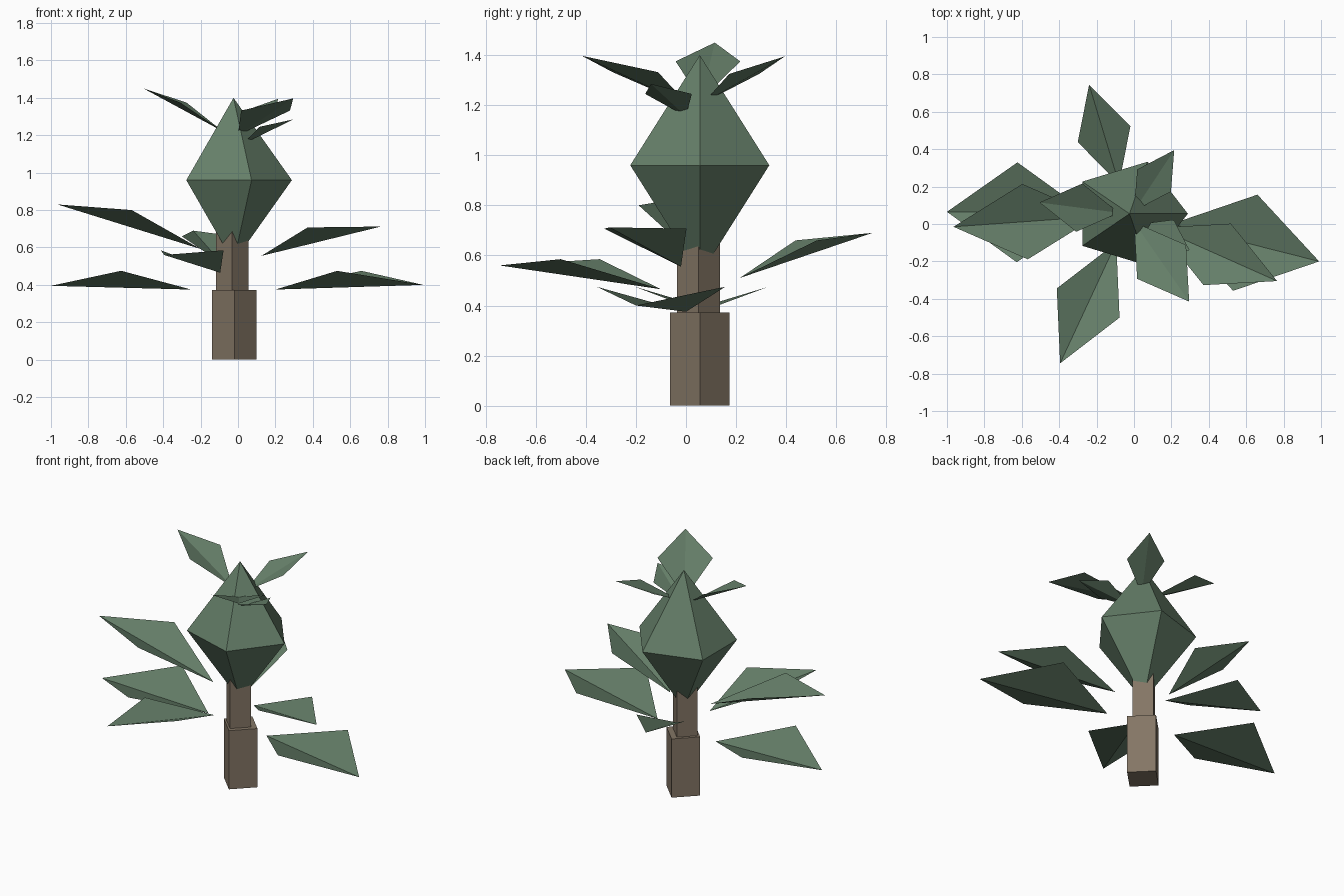
import bpy, bmesh
from math import pi, cos, sin
from mathutils import Vector

if "Cube" in bpy.data.objects:
    bpy.data.objects.remove(bpy.data.objects["Cube"])


def material(name, rgb):
    m = bpy.data.materials.new(name)
    m.diffuse_color = (*rgb, 1)
    m.use_nodes = True
    m.node_tree.nodes["Principled BSDF"].inputs["Base Color"].default_value = m.diffuse_color
    return m


green = material("leaf_green", (0.13, 0.21, 0.14))
brown = material("bark_brown", (0.23, 0.18, 0.13))


def mesh_object(name, verts, faces, mat):
    me = bpy.data.meshes.new(name)
    me.from_pydata(verts, [], faces)
    me.materials.append(mat)
    ob = bpy.data.objects.new(name, me)
    bpy.context.collection.objects.link(ob)
    return ob


# Trunk sections: square posts turned corner-forward
def post(name, centre, radius, z0, z1):
    bpy.ops.mesh.primitive_cylinder_add(
        vertices=4, radius=radius, depth=z1 - z0,
        location=(centre[0], centre[1], (z0 + z1) / 2))
    ob = bpy.context.object
    ob.name = name
    ob.data.materials.append(brown)


post("lower_trunk", (-0.02, 0.055), 0.118, 0.0, 0.372)
post("upper_trunk", (-0.031, 0.05), 0.086, 0.37, 0.74)

# Crown: five-sided double pyramid with a corner towards +x
n = 5
ring = [(0.312 * cos(2 * pi * i / n), 0.292 * sin(2 * pi * i / n), 0)
        for i in range(n)]
faces = []
for i in range(n):
    j = (i + 1) % n
    faces += [(i, j, n), (j, i, n + 1)]
crown = mesh_object("crown", ring + [(0, 0, 0.44), (0, 0, -0.44)], faces, green)
crown.location = (-0.024, 0.055, 0.96)


# Leaf: kite folded along its spine, side corners raised halfway along
def leaf(name, base, tip, half_width, side_z):
    base, tip = Vector(base), Vector(tip)
    mid = (base + tip) / 2
    mid.z = side_z
    axis = tip - base
    side = Vector((-axis.y, axis.x, 0)).normalized() * half_width
    mesh_object(name, [base, tip, mid + side, mid - side],
                [(0, 1, 2), (1, 0, 3)], green)


# Low pair
leaf("low_leaf_right", (0.20, 0.0, 0.375), (0.99, -0.20, 0.40), 0.265, 0.475)
leaf("low_leaf_left", (-0.25, 0.06, 0.375), (-1.0, 0.065, 0.395), 0.267, 0.475)
# Middle ring
leaf("mid_leaf_right", (0.125, -0.02, 0.555), (0.765, -0.305, 0.712), 0.18, 0.707)
leaf("mid_leaf_left", (-0.20, 0.04, 0.592), (-0.965, -0.015, 0.83), 0.202, 0.80)
leaf("mid_leaf_front", (-0.095, -0.10, 0.465), (-0.395, -0.745, 0.56), 0.185, 0.585)
leaf("mid_leaf_back", (-0.08, 0.215, 0.51), (-0.24, 0.745, 0.69), 0.147, 0.66)
# Top ring
leaf("top_leaf_left", (-0.08, 0.06, 1.22), (-0.505, 0.115, 1.45), 0.13, 1.375)
leaf("top_leaf_back", (0.0, 0.07, 1.21), (0.215, 0.395, 1.395), 0.108, 1.325)
leaf("top_leaf_front", (0.0, 0.01, 1.20), (0.295, -0.415, 1.397), 0.159, 1.332)
leaf("top_leaf_right", (0.03, 0.0, 1.155), (0.297, -0.14, 1.285), 0.105, 1.245)
